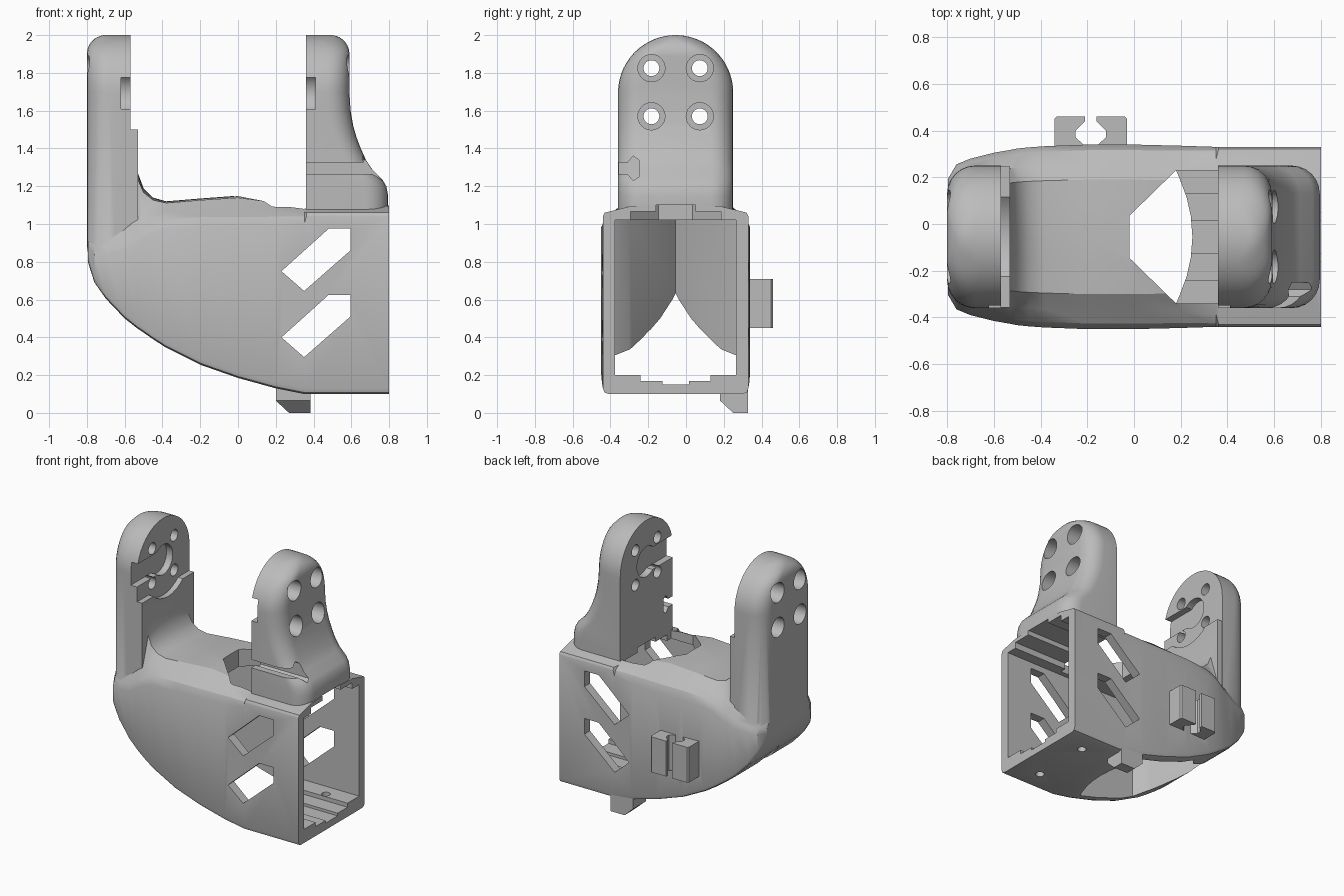
import bpy, bmesh, math
from mathutils import Vector

old = bpy.data.objects.get("Cube")
if old:
    bpy.data.objects.remove(old, do_unlink=True)

CENTRE_Y = -0.055   # everything is built symmetric, then shifted
HALF = 0.305        # half width of the arms
AXIS_Z = 1.695      # height of the pivot

grey = bpy.data.materials.new("plain grey")
grey.use_nodes = True
grey.diffuse_color = (0.5, 0.5, 0.5, 1)
grey.node_tree.nodes["Principled BSDF"].inputs["Base Color"].default_value = (0.5, 0.5, 0.5, 1)


def finish(name, bm):
    bmesh.ops.recalc_face_normals(bm, faces=bm.faces[:])
    mesh = bpy.data.meshes.new(name)
    bm.to_mesh(mesh)
    bm.free()
    mesh.materials.append(grey)
    obj = bpy.data.objects.new(name, mesh)
    bpy.context.collection.objects.link(obj)
    return obj


def loft(name, rings):
    bm = bmesh.new()
    loops = [[bm.verts.new(p) for p in ring] for ring in rings]
    n = len(loops[0])
    for a, b in zip(loops, loops[1:]):
        for i in range(n):
            j = (i + 1) % n
            bm.faces.new((a[i], a[j], b[j], b[i]))
    bm.faces.new(loops[0])
    bm.faces.new(loops[-1])
    return finish(name, bm)


def prism(name, pts, axis, a, b):
    place = {"x": lambda p, t: (t, p[0], p[1]),
             "y": lambda p, t: (p[0], t, p[1]),
             "z": lambda p, t: (p[0], p[1], t)}[axis]
    return loft(name, [[place(p, t) for p in pts] for t in (a, b)])


def box(name, x, y, z):
    return prism(name, [(x[0], y[0]), (x[1], y[0]), (x[1], y[1]), (x[0], y[1])], "z", *z)


def disc(name, y, z, r, a, b, n=32):
    pts = [(y + r * math.cos(2 * math.pi * i / n), z + r * math.sin(2 * math.pi * i / n))
           for i in range(n)]
    return prism(name, pts, "x", a, b)


def combine(target, other, operation):
    mod = target.modifiers.new(operation, "BOOLEAN")
    mod.operation = operation
    mod.solver = "EXACT"
    mod.object = other
    bpy.context.view_layer.objects.active = target
    bpy.ops.object.modifier_apply(modifier=mod.name)
    bpy.data.objects.remove(other, do_unlink=True)


def symmetric(half):
    # closes a half outline (first, second >= 0) across the middle plane
    return half + [(p[0], -p[1]) for p in reversed(half) if abs(p[1]) > 1e-6]


# Body: curved belly running into a square tube
def body_ring(x, w, zb, zs, zc, r):
    rise = zc - zs
    half = [(0, zb), (w - .03, zb), (w - .008, zb + .008), (w, zb + .03), (w, zs - r),
            (w - .3 * r, zs - .3 * r), (w - r, zs + .2 * rise), (.62 * w, zs + .88 * rise),
            (.3 * w, zs + .97 * rise), (0, zc)]
    return [(x, y, z) for y, z in half] + [(x, -y, z) for y, z in half[-2:0:-1]]


stations = [
    (-.795, .25, .80, .92, 1.10, .06), (-.76, .31, .69, .90, 1.15, .06),
    (-.70, .335, .605, .90, 1.20, .06), (-.60, .36, .50, .93, 1.27, .07),
    (-.53, .372, .445, .98, 1.27, .08), (-.50, .378, .425, 1.0, 1.19, .08),
    (-.45, .383, .39, 1.03, 1.14, .08), (-.38, .388, .345, 1.05, 1.12, .08),
    (-.20, .395, .255, 1.06, 1.135, .08), (0, .395, .185, 1.06, 1.15, .08),
    (.20, .39, .13, 1.06, 1.12, .07), (.352, .385, .10, 1.055, 1.10, .05),
    (.362, .385, .10, 1.05, 1.10, .01), (.80, .385, .10, 1.05, 1.10, .01)]
bracket = loft("bracket", [body_ring(*s) for s in stations])


# Arms: stacked D-shaped sections with rounded outer corners and a round top
def arm_ring(z, inner, outer, h):
    s = 1 if outer > inner else -1
    r = min(.12, h * .95)
    half = [(inner, h)]
    for i in range(7):
        a = math.pi / 2 * (1 - i / 6)
        half.append((outer - s * r * (1 - math.cos(a)), h - r + r * math.sin(a)))
    return [(x, y, z) for x, y in symmetric(half)]


def arm(name, inner, outer, lower):
    rings = [arm_ring(z, inner, x, HALF) for z, x in lower]
    s = 1 if outer > inner else -1
    for i in range(15):
        a = math.radians(87) * i / 14
        z = AXIS_Z + HALF * math.sin(a)
        d = min(max(0, z - 1.9), .1)
        rings.append(arm_ring(z, inner, outer - s * (.1 - math.sqrt(.01 - d * d)),
                              HALF * math.cos(a)))
    return loft(name, rings)


left_end = arm("tall_arm", -.57, -.80, [(.80, -.785), (.88, -.80)])
right_end = arm("flared_arm", .36, .59, [
    (1.04, .795), (1.15, .795), (1.2, .785), (1.235, .765), (1.29, .71), (1.34, .677),
    (1.40, .65), (1.46, .627), (1.52, .61), (1.6, .596)])

# Thicker pad on the inner side of the tall arm, hollowed around the pivot
pad = box("arm_pad", (-.60, -.53), (-HALF + .003, HALF - .003), (.95, 1.5))
combine(pad, disc("pad_relief", 0, AXIS_Z, .26, -.57, -.5), "DIFFERENCE")

for part in (left_end, right_end, pad):
    combine(bracket, part, "UNION")

# Cable clips on the back
clip = [(-.34, .35), (-.34, .505), (-.33, .515), (-.21, .515), (-.21, .495),
        (-.25, .455), (-.25, .425), (-.21, .39), (-.21, .35)]
for name, pts in (("clip_a", clip), ("clip_b", [(-.37 - x, y) for x, y in clip])):
    combine(bracket, prism(name, pts, "z", .45, .71), "UNION")

# Hollow: tube interior, wedge-ended opening in the belly, opening in the roof
belly = [(-.72, 0), (-.36, .245), (-.30, .32), (.165, .32), (.195, .25), (.225, .17),
         (.243, .09), (.25, 0)]
roof = [(-.02, .09), (.18, .285), (.36, .285)]
cutters = [
    prism("belly_opening", symmetric(belly), "z", -.1, 1.02),
    prism("roof_opening", symmetric(roof), "z", .9, 1.3),
    box("tube_inside", (.1, .9), (-.32, .32), (.2, 1.02))]

# Stepped channels in the floor and ceiling
for w, z0, z1 in ((.24, .9, 1.065), (.105, .9, 1.1), (.185, .17, .3), (.07, .15, .3)):
    cutters.append(box("channel", (.15, .9), (-w, w), (z0, z1)))

# Slanted windows through both sides
window = [(.23, .75), (.35, .645), (.595, .86), (.595, .975), (.48, .975)]
for drop in (0, .35):
    cutters.append(prism("window", [(x, z - drop) for x, z in window], "y", -.6, .6))

# Pivot pockets, their entry slots and the bolt holes with counterbores
for a, b, bore in ((-.62, -.5, (-.9, -.70)), (.3, .41, (.49, .9))):
    cutters.append(box("entry_slot", (a, b), (-.4, 0), (1.61, 1.775)))
    cutters.append(disc("pivot_pocket", 0, AXIS_Z, .11, a, b))
    for y in (-.128, .128):
        for z in (1.57, 1.825):
            lo, hi = min(a, bore[0]), max(b, bore[1])
            cutters.append(disc("bolt_hole", y, z, .042, lo, hi, 24))
            cutters.append(disc("counterbore", y, z, .072, *bore, 24))

# Cable groove at the foot of the flared arm
groove = [(-.4, 1.265), (-.255, 1.265), (-.225, 1.23), (-.195, 1.25), (-.195, 1.34),
          (-.225, 1.36), (-.255, 1.325), (-.4, 1.325)]
cutters.append(prism("cable_groove", groove, "x", .3, .9))

# Screw holes in the floor
for y in (-.22, .22):
    pts = [(.6 + .03 * math.cos(math.pi * i / 8), y + .03 * math.sin(math.pi * i / 8))
           for i in range(16)]
    cutters.append(prism("screw_hole", pts, "z", 0, .3))

for cutter in cutters:
    combine(bracket, cutter, "DIFFERENCE")


# Chamfered hook under the floor
def rect(x0, x1, y0, y1, z):
    return [(x0, y0, z), (x1, y0, z), (x1, y1, z), (x0, y1, z)]


hook = loft("hook", [rect(.27, .385, .305, .383, 0), rect(.2, .385, .235, .383, .065),
                     rect(.2, .385, .235, .383, .15)])

# Shift into place and shade
for obj in (bracket, hook):
    for v in obj.data.vertices:
        v.co += Vector((0, CENTRE_Y, 0))
    bpy.ops.object.select_all(action="DESELECT")
    obj.select_set(True)
    bpy.context.view_layer.objects.active = obj
    bpy.ops.object.shade_smooth_by_angle(angle=math.radians(30))
